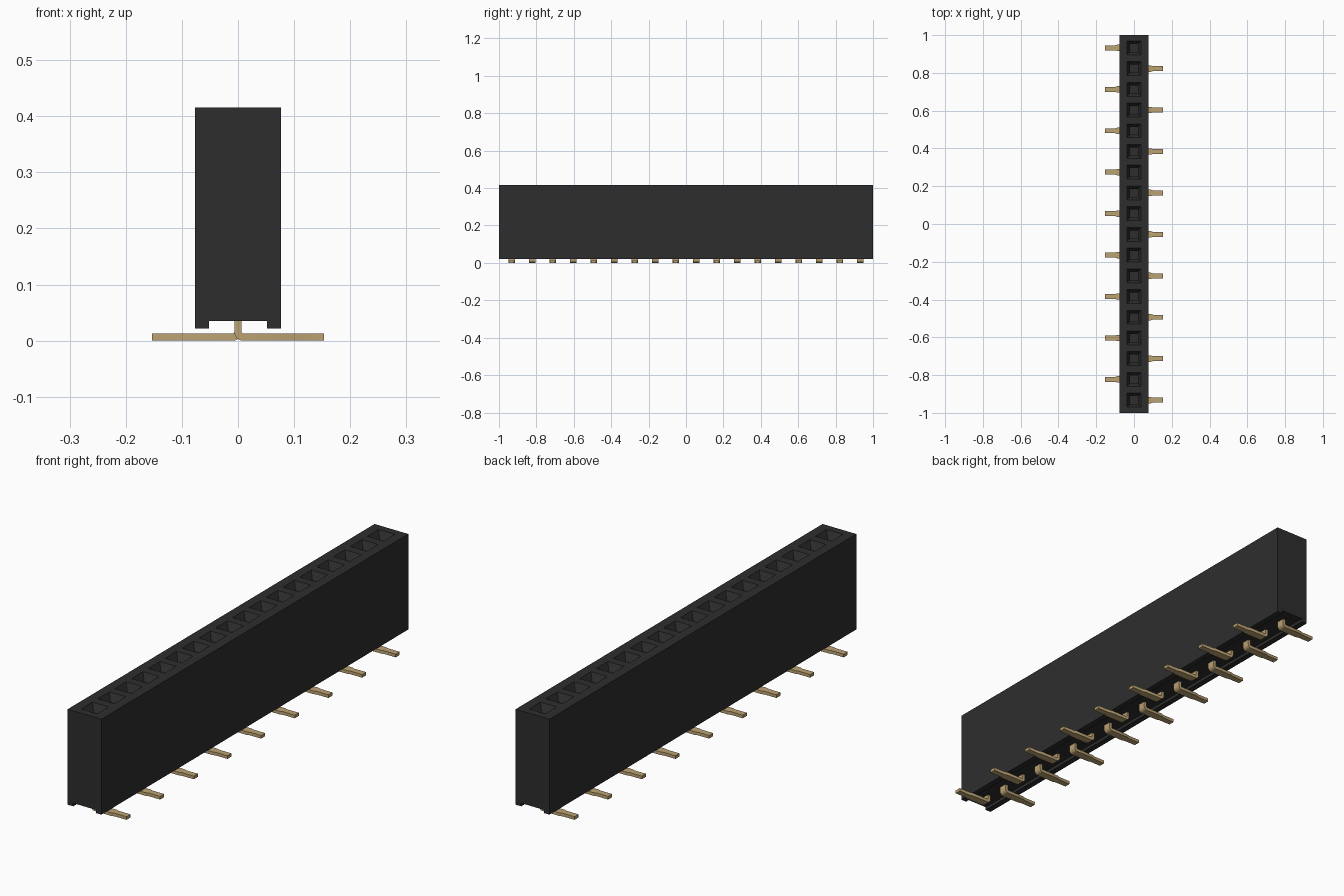
import bpy
import bmesh
from math import cos, sin, pi

cube = bpy.data.objects.get("Cube")
if cube:
    bpy.data.objects.remove(cube, do_unlink=True)

COUNT = 18
PITCH = 0.1097
HALF_W, TOP, BASE = 0.077, 0.416, 0.022
SLOT_W, SLOT_Z = 0.052, 0.035


def material(name, rgb):
    mat = bpy.data.materials.new(name)
    mat.use_nodes = True
    color = (*rgb, 1.0)
    mat.diffuse_color = color
    mat.node_tree.nodes["Principled BSDF"].inputs["Base Color"].default_value = color
    return mat


def finish(bm, name, mat):
    bmesh.ops.remove_doubles(bm, verts=bm.verts, dist=1e-5)
    bmesh.ops.recalc_face_normals(bm, faces=bm.faces)
    mesh = bpy.data.meshes.new(name)
    bm.to_mesh(mesh)
    bm.free()
    mesh.materials.append(mat)
    obj = bpy.data.objects.new(name, mesh)
    bpy.context.collection.objects.link(obj)
    return obj


def bridge(bm, a, b):
    for i in range(len(a)):
        j = (i + 1) % len(a)
        bm.faces.new((a[i], a[j], b[j], b[i]))


def rectangle(bm, half_x, y0, y1, z):
    corners = ((-half_x, y0), (half_x, y0), (half_x, y1), (-half_x, y1))
    return [bm.verts.new((x, y, z)) for x, y in corners]


black = material("black plastic", (0.027, 0.027, 0.027))
gold = material("gold contact", (0.50, 0.36, 0.17))
centres = [(i - (COUNT - 1) / 2) * PITCH for i in range(COUNT)]

# Housing: a slotted profile swept along y, with one tapered socket per cell
bm = bmesh.new()
profile = [(HALF_W, TOP), (HALF_W, BASE), (SLOT_W, BASE), (SLOT_W, SLOT_Z),
           (-SLOT_W, SLOT_Z), (-SLOT_W, BASE), (-HALF_W, BASE), (-HALF_W, TOP)]
cuts = [-1.0] + [y + PITCH / 2 for y in centres[:-1]] + [1.0]
sections = [[bm.verts.new((x, y, z)) for x, z in profile] for y in cuts]
for a, b in zip(sections, sections[1:]):
    for i in range(len(profile) - 1):
        bm.faces.new((a[i], a[i + 1], b[i + 1], b[i]))
bm.faces.new(sections[0])
bm.faces.new(sections[-1])
for y, y0, y1 in zip(centres, cuts, cuts[1:]):
    rings = [rectangle(bm, HALF_W, y0, y1, TOP)]
    for half, z in ((0.037, TOP), (0.021, TOP - 0.03), (0.021, 0.08)):
        rings.append(rectangle(bm, half, y - half, y + half, z))
    for a, b in zip(rings, rings[1:]):
        bridge(bm, a, b)
    bm.faces.new(rings[-1])
finish(bm, "housing", black)

# Leads: a stem bent into a flat foot, alternating sides along the row
THICK, INNER, STEM = 0.013, 0.003, 0.0065
OUTER = INNER + THICK
BEND_X = STEM - OUTER


def lead(name, y, side):
    # Each station pairs the outer and inner point with a half width
    stations = [((STEM, 0.06), (-STEM, 0.06), 0.017)]
    for k in range(7):
        a = k * pi / 12
        c, s = cos(a), sin(a)
        stations.append(((BEND_X + OUTER * c, OUTER - OUTER * s),
                         (BEND_X + INNER * c, OUTER - INNER * s), 0.017))
    for x, half in ((-0.088, 0.017), (-0.1, 0.013), (-0.153, 0.013)):
        stations.append(((x, 0.0), (x, THICK), half))
    bm = bmesh.new()
    rings = []
    for outer, inner, half in stations:
        corners = ((outer, -half), (outer, half), (inner, half), (inner, -half))
        rings.append([bm.verts.new((-side * p[0], y + dy, p[1])) for p, dy in corners])
    for a, b in zip(rings, rings[1:]):
        bridge(bm, a, b)
    bm.faces.new(rings[0])
    bm.faces.new(rings[-1])
    obj = finish(bm, name, gold)
    bpy.context.view_layer.objects.active = obj
    obj.select_set(True)
    bpy.ops.object.shade_smooth_by_angle()
    obj.select_set(False)


for i, y in enumerate(centres):
    side = 1 if i % 2 == 0 else -1
    lead(f"{'left' if side > 0 else 'right'}_lead_{i // 2 + 1}", y, side)
